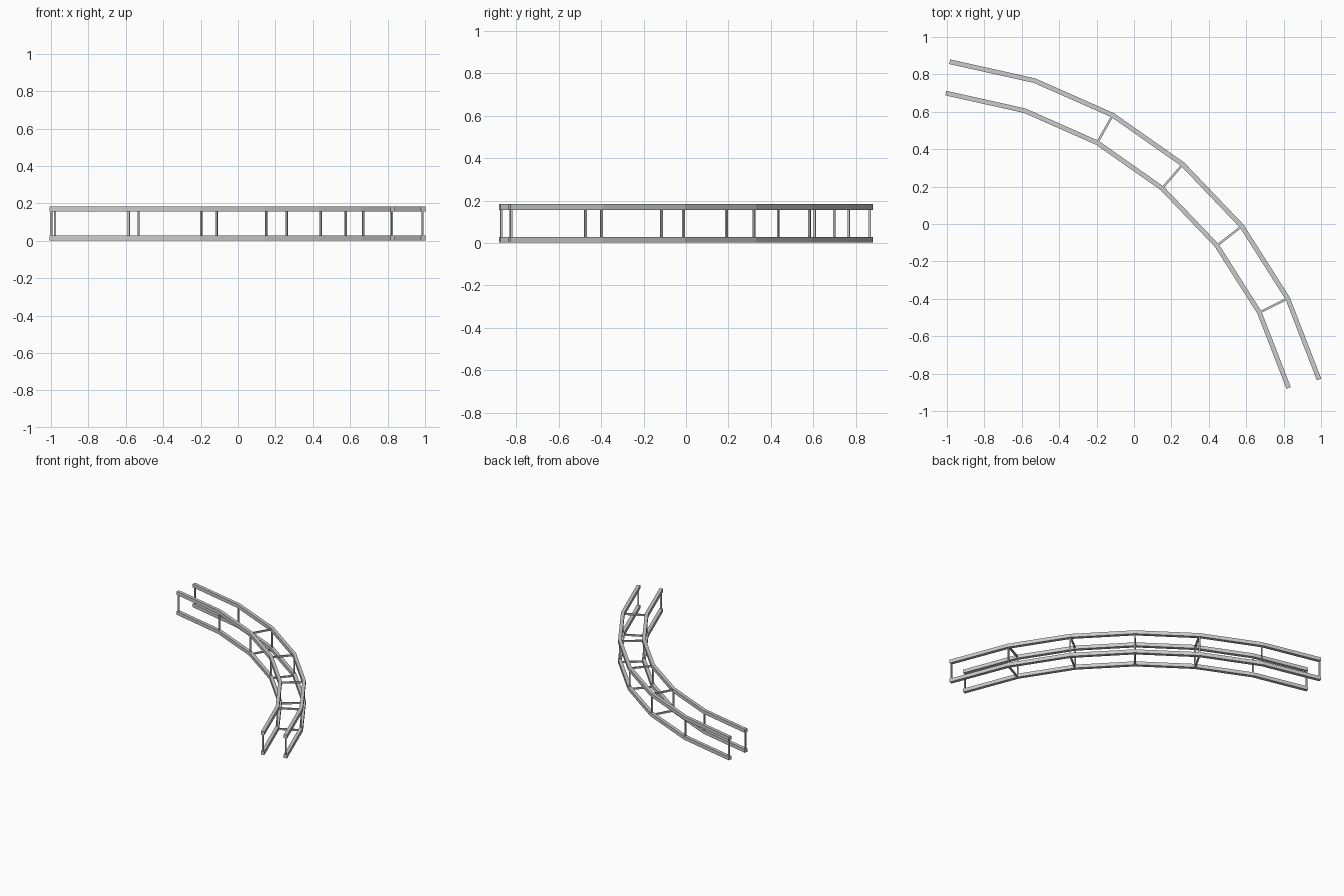
import bpy, bmesh, math
from mathutils import Vector

if "Cube" in bpy.data.objects:
    bpy.data.objects.remove(bpy.data.objects["Cube"])

CENTRE = Vector((-1.26, -1.449, 0))
R_OUT, R_IN = 2.332, 2.163
Z_LOW, Z_HIGH = 0.0155, 0.17
RAIL_W, RAIL_H, UPRIGHT, CROSS = 0.025, 0.027, 0.010, 0.012
ANGLES = [math.radians(83.05 - 11.25 * i) for i in range(7)]


def arc_point(radius, i, z):
    a = ANGLES[i]
    return CENTRE + Vector((radius * math.cos(a), radius * math.sin(a), z))


def sweep(name, points, width, height, side_hint=None, extend=0.0):
    """Rectangular bar along a polyline with mitred corners."""
    bm = bmesh.new()
    pts = [p.copy() for p in points]
    pts[0] += (points[0] - points[1]).normalized() * extend
    pts[-1] += (points[-1] - points[-2]).normalized() * extend
    rings = []
    for i, p in enumerate(pts):
        d_in = (p - pts[i - 1]).normalized() if i > 0 else None
        d_out = (pts[i + 1] - p).normalized() if i < len(pts) - 1 else None
        d_in, d_out = d_in or d_out, d_out or d_in
        t = (d_in + d_out).normalized()
        side = side_hint or Vector((-t.y, t.x, 0)).normalized()
        up = t.cross(side).normalized()
        w = width / 2 / t.dot(d_out)
        rings.append([bm.verts.new(p + side * w * a + up * height / 2 * b)
                      for a, b in ((-1, -1), (1, -1), (1, 1), (-1, 1))])
    for r, s in zip(rings, rings[1:]):
        for k in range(4):
            bm.faces.new((r[k], r[(k + 1) % 4], s[(k + 1) % 4], s[k]))
    bm.faces.new(rings[0][::-1])
    bm.faces.new(rings[-1])
    bmesh.ops.recalc_face_normals(bm, faces=bm.faces)
    mesh = bpy.data.meshes.new(name)
    bm.to_mesh(mesh)
    bm.free()
    obj = bpy.data.objects.new(name, mesh)
    bpy.context.collection.objects.link(obj)
    return obj


# Four curved rails and their uprights
for label, radius in (("outer", R_OUT), ("inner", R_IN)):
    for level, z in (("lower", Z_LOW), ("upper", Z_HIGH)):
        sweep(f"{label}_{level}_rail",
              [arc_point(radius, i, z) for i in range(7)],
              RAIL_W, RAIL_H, extend=0.008)
    for i in range(7):
        radial = Vector((math.cos(ANGLES[i]), math.sin(ANGLES[i]), 0))
        sweep(f"{label}_upright_{i}",
              [arc_point(radius, i, Z_LOW), arc_point(radius, i, Z_HIGH)],
              UPRIGHT, UPRIGHT, radial)

# Cross bars joining inner and outer rails
for i in range(2, 6):
    for level, z in (("lower", 0.0085), ("upper", Z_HIGH)):
        sweep(f"{level}_cross_bar_{i}",
              [arc_point(R_IN, i, z), arc_point(R_OUT, i, z)], CROSS, CROSS)
